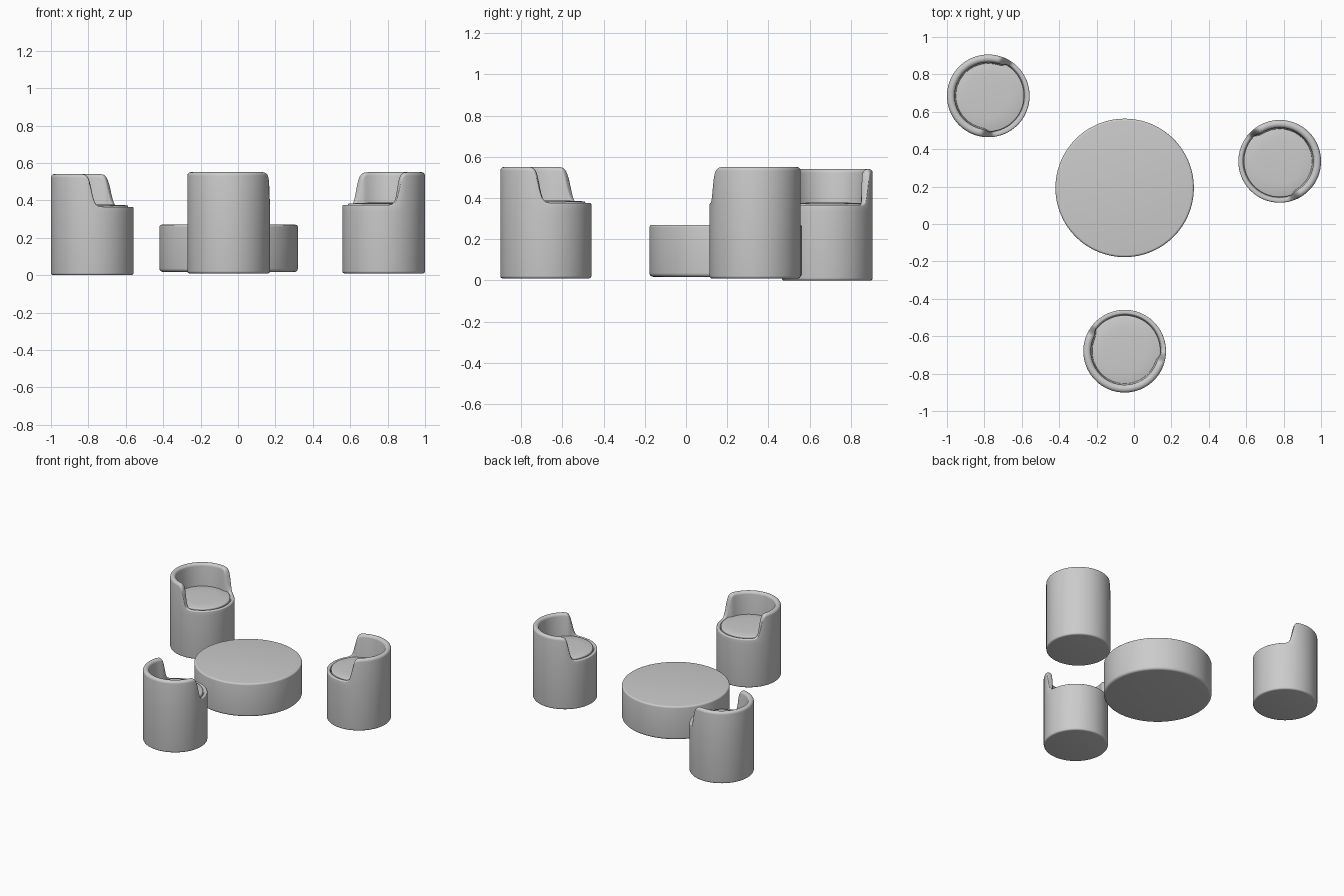
import bpy, bmesh, math

if "Cube" in bpy.data.objects:
    bpy.data.objects.remove(bpy.data.objects["Cube"])

R = 0.221          # chair radius
RIM = 0.366        # rim height at the open front
BACK = 0.541       # height of the backrest


def add_object(name, bm, loc):
    bmesh.ops.recalc_face_normals(bm, faces=bm.faces)
    me = bpy.data.meshes.new(name)
    bm.to_mesh(me)
    bm.free()
    ob = bpy.data.objects.new(name, me)
    bpy.context.collection.objects.link(ob)
    ob.location = loc
    bpy.ops.object.select_all(action='DESELECT')
    ob.select_set(True)
    bpy.context.view_layer.objects.active = ob
    bpy.ops.object.shade_smooth_by_angle(angle=math.radians(40))
    return ob


def arc(r, z, rad, a0, a1, n=5):
    return [(r + rad * math.cos(math.radians(a0 + (a1 - a0) * i / n)),
             z + rad * math.sin(math.radians(a0 + (a1 - a0) * i / n)))
            for i in range(n + 1)]


def sweep(name, profile_at, loc, steps):
    """Sweep an angle-dependent (r, z) profile round z and cap both ends."""
    bm = bmesh.new()
    rings = []
    for i in range(steps):
        a = 2 * math.pi * i / steps
        rings.append([bm.verts.new((r * math.cos(a), r * math.sin(a), z))
                      for r, z in profile_at(math.degrees(a))])
    for i in range(steps):
        p, q = rings[i], rings[(i + 1) % steps]
        for j in range(len(p) - 1):
            bm.faces.new((p[j], q[j], q[j + 1], p[j + 1]))
    bm.faces.new([c[0] for c in rings])
    bm.faces.new([c[-1] for c in rings])
    return add_object(name, bm, loc)


def chair(label, x, y, z, facing_back, half):
    def shell_profile(deg):
        off = abs((deg - facing_back + 180) % 360 - 180)
        s = 1 / (1 + math.exp((off - half) / 2.6))   # 1 on the back, 0 in front
        h = RIM + (BACK - RIM) * s
        rad = 0.008 + 0.011 * s
        top_in = 0.197 - 0.017 * s
        low_in = 0.193 - 0.021 * s
        return (arc(R - 0.012, 0.012, 0.012, -90, 0, 4)
                + [(R, 0.33)]
                + arc(R - rad, h - rad, rad, 0, 90)
                + arc(top_in + rad, h - rad, rad, 90, 180)
                + [(low_in, 0.352)])

    sweep(label + "_shell", shell_profile, (x, y, z), 240)
    # slightly domed seat cushion
    cushion = [(0.19, 0.345)] + arc(0.184, 0.366, 0.008, 0, 80, 4) + [(0.12, 0.377), (0.05, 0.379)]
    sweep(label + "_seat_cushion", lambda deg: cushion, (x, y, z), 96)


# three tub chairs, each turned its own way
chair("left_chair", -0.779, 0.685, 0.0, 166, 103)
chair("right_chair", 0.779, 0.335, 0.01, 32, 100)
chair("front_chair", -0.05, -0.68, 0.01, 249, 102)

# low round table
table = (arc(0.352, 0.036, 0.018, -90, 0)
         + arc(0.358, 0.258, 0.012, 0, 90))
sweep("round_table", lambda deg: table, (-0.05, 0.193, 0), 128)
